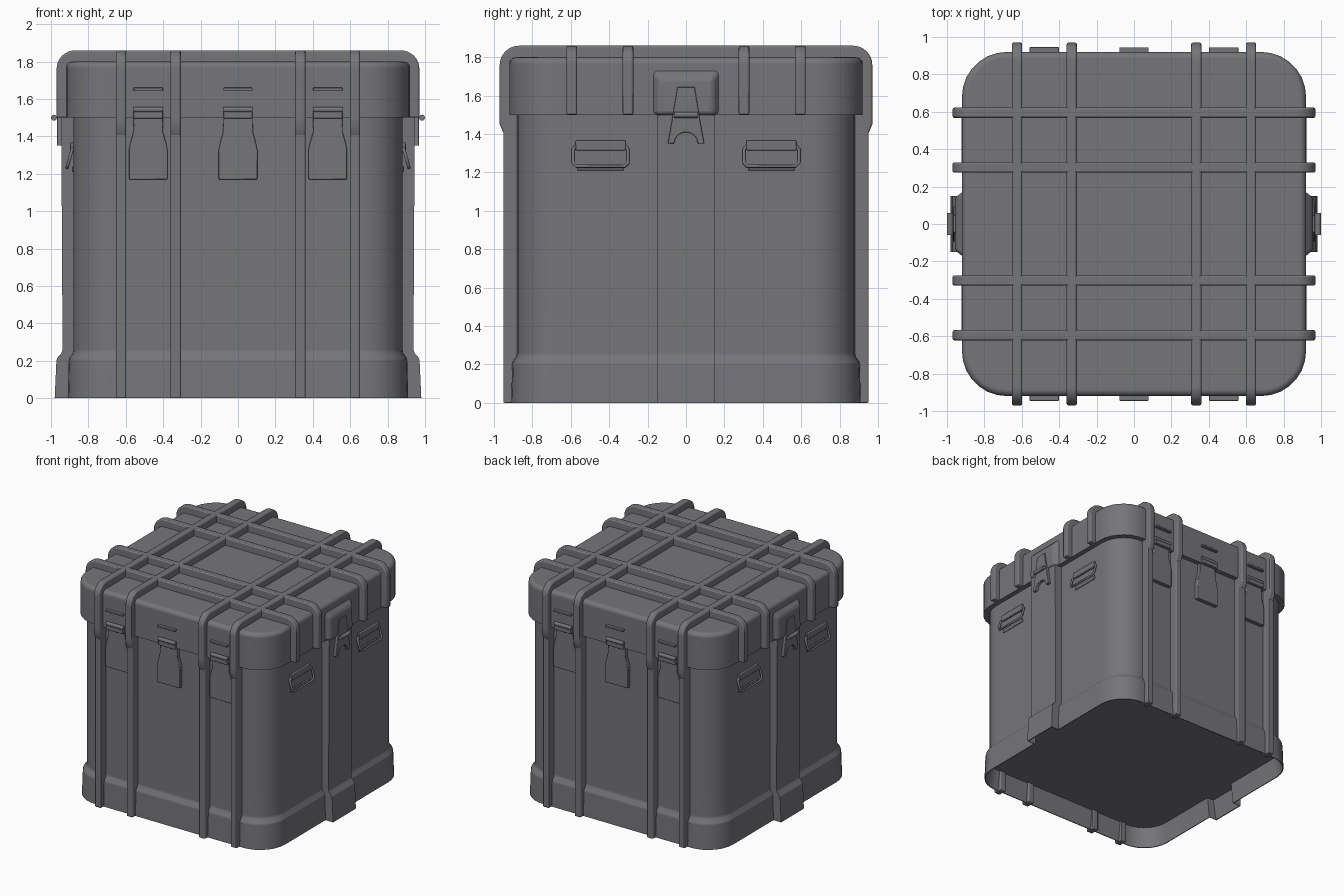
import bpy, bmesh
from math import pi, sin, cos, radians
from mathutils import Matrix, Vector

cube = bpy.data.objects.get("Cube")
if cube:
    bpy.data.objects.remove(cube)

grey = bpy.data.materials.new("Slate grey")
grey.use_nodes = True
colour = (0.18, 0.18, 0.195, 1)
grey.diffuse_color = colour
grey.node_tree.nodes["Principled BSDF"].inputs["Base Color"].default_value = colour


def finish(name, bm, bevel=0.0, segments=2):
    bmesh.ops.recalc_face_normals(bm, faces=bm.faces)
    mesh = bpy.data.meshes.new(name)
    bm.to_mesh(mesh)
    bm.free()
    mesh.materials.append(grey)
    obj = bpy.data.objects.new(name, mesh)
    bpy.context.collection.objects.link(obj)
    if bevel:
        mod = obj.modifiers.new("Soft edges", "BEVEL")
        mod.width, mod.segments, mod.limit_method = bevel, segments, "ANGLE"
    bpy.ops.object.select_all(action="DESELECT")
    obj.select_set(True)
    bpy.context.view_layer.objects.active = obj
    bpy.ops.object.shade_smooth_by_angle(angle=radians(38))
    obj.modifiers.new("Even shading", "WEIGHTED_NORMAL").keep_sharp = True
    return obj


def twin(obj):
    """Repeat a part on the opposite side by a half turn."""
    other = obj.copy()
    other.name = obj.name + "_opposite"
    other.matrix_world = Matrix.Rotation(pi, 4, "Z") @ obj.matrix_world
    bpy.context.collection.objects.link(other)


def prism(name, points, axis, start, end, bevel=0.0, segments=2):
    """Extrude a (horizontal, z) outline along x or y."""
    bm = bmesh.new()
    place = (lambda u, z: (start, u, z)) if axis == "x" else (lambda u, z: (u, start, z))
    face = bm.faces.new([bm.verts.new(place(u, z)) for u, z in points])
    new = bmesh.ops.extrude_face_region(bm, geom=[face])["geom"]
    shift = Vector((end - start, 0, 0) if axis == "x" else (0, end - start, 0))
    bmesh.ops.translate(bm, vec=shift, verts=[v for v in new if isinstance(v, bmesh.types.BMVert)])
    return finish(name, bm, bevel, segments)


def box(name, x, y, z, bevel=0.0):
    corners = [(x[0], z[0]), (x[1], z[0]), (x[1], z[1]), (x[0], z[1])]
    return prism(name, corners, "y", y[0], y[1], bevel)


def rod(name, x, y, z, radius, length, axis):
    bm = bmesh.new()
    turn = Matrix.Rotation(pi / 2, 4, "Y" if axis == "x" else "X")
    bmesh.ops.create_cone(bm, cap_ends=True, segments=12, radius1=radius, radius2=radius,
                          depth=length, matrix=Matrix.Translation((x, y, z)) @ turn)
    return finish(name, bm)


def outline(half, radius, panel=0.0, width=0.15):
    """Rounded square, optionally with a raised panel on both x sides."""
    half_loop = []
    if panel:
        half_loop += [(half, -width), (half + panel, -width), (half + panel, width), (half, width)]
    for quarter, (sx, sy) in enumerate([(1, 1), (-1, 1)]):
        for i in range(8):
            a = (quarter + i / 7) * pi / 2
            half_loop.append((sx * (half - radius) + radius * cos(a),
                              sy * (half - radius) + radius * sin(a)))
    return half_loop + [(-x, -y) for x, y in half_loop]


def loft(name, levels):
    """Join outlines stacked at given heights and cap both ends."""
    bm = bmesh.new()
    rings = [[bm.verts.new((x, y, z)) for x, y in loop] for z, loop in levels]
    for low, high in zip(rings, rings[1:]):
        for i in range(len(low)):
            j = (i + 1) % len(low)
            bm.faces.new((low[i], low[j], high[j], high[i]))
    bm.faces.new(rings[0])
    bm.faces.new(rings[-1])
    return finish(name, bm)


# Body with recessed floor, thin hollow skirt and raised side panels
loft("body", [
    (0.17, outline(0.885, 0.22, 0.06, 0.145)),
    (0.0, outline(0.903, 0.225, 0.069, 0.145)),
    (0.0, outline(0.91, 0.23, 0.07)),
    (0.2, outline(0.905, 0.23, 0.066)),
    (0.215, outline(0.902, 0.23, 0.065)),
    (0.24, outline(0.884, 0.22, 0.061)),
    (0.26, outline(0.88, 0.22, 0.058)),
    (1.5, outline(0.88, 0.22, 0.065)),
])

# Lid with a rounded top edge
lid_levels = [(1.5, outline(0.92, 0.24))]
for step in range(6):
    a = step / 5 * pi / 2
    lid_levels.append((1.765 + 0.035 * sin(a), outline(0.885 + 0.035 * cos(a), 0.205 + 0.035 * cos(a))))
loft("lid", lid_levels)


# Lid ribs crossing in both directions
def hoop(foot):
    right = foot + [(0.97, 1.5)]
    for i in range(9):
        a = i / 8 * pi / 2
        right.append((0.87 + 0.1 * cos(a), 1.76 + 0.1 * sin(a)))
    return right + [(-u, z) for u, z in reversed(right)]


for i, c in enumerate((-0.625, -0.333, 0.333, 0.625)):
    prism(f"lid_rib_lengthwise_{i}", hoop([(0.87, 1.4), (0.949, 1.4), (0.97, 1.45)]), "x",
          c - 0.0275, c + 0.0275, 0.009)
    # Body ribs below them, on the front and back
    twin(box(f"body_rib_{i}", (c - 0.0275, c + 0.0275), (-0.951, -0.872), (0, 1.46), 0.007))
for i, c in enumerate((-0.595, -0.302, 0.302, 0.595)):
    prism(f"lid_rib_crosswise_{i}", hoop([]), "y", c - 0.0275, c + 0.0275, 0.009)

# Front and back latches
paddle = [(0.103, 1.17), (0.103, 1.33), (0.097, 1.36), (0.08, 1.42), (0.078, 1.5)]
for i, c in enumerate((-0.48, 0, 0.48)):
    shape = [(c + u, z) for u, z in paddle] + [(c - u, z) for u, z in reversed(paddle)]
    twin(prism(f"latch_paddle_{i}", shape, "y", -0.913, -0.876, 0.004))
    wide = (c - 0.078, c + 0.078)
    twin(box(f"latch_strap_{i}", wide, (-0.94, -0.87), (1.495, 1.53), 0.004))
    twin(rod(f"latch_pin_{i}", c, -0.928, 1.543, 0.015, 0.156, "x"))
    twin(box(f"latch_catch_{i}", wide, (-0.945, -0.91), (1.645, 1.66), 0.002))

# Raised boss on each side of the lid
bm = bmesh.new()
base = [bm.verts.new((0.9, y, z)) for y, z in ((-0.185, 1.5), (0.185, 1.5), (0.185, 1.75), (-0.185, 1.75))]
front = [bm.verts.new((0.958, y, z)) for y, z in ((-0.14, 1.5), (0.14, 1.5), (0.14, 1.69), (-0.14, 1.69))]
bm.faces.new(base)
bm.faces.new(front)
for i in range(4):
    j = (i + 1) % 4
    bm.faces.new((base[i], base[j], front[j], front[i]))
twin(finish("side_boss", bm, 0.02, 3))

# Side clasp with an arched notch at its foot
clasp = [(0.045, 1.645), (-0.045, 1.645), (-0.075, 1.46), (-0.095, 1.35), (-0.065, 1.35)]
clasp += [(-0.06 * cos(i / 8 * pi), 1.355 + 0.055 * sin(i / 8 * pi)) for i in range(9)]
clasp += [(0.065, 1.35), (0.095, 1.35), (0.075, 1.46)]
twin(prism("side_clasp", clasp, "x", 0.938, 0.968, 0.004))
twin(rod("side_clasp_pin", 0.984, 0, 1.5, 0.016, 0.12, "y"))

# Side handles: mounting plates and a tilted bail
for i, c in enumerate((-0.445, 0.445)):
    twin(box(f"handle_top_plate_{i}", (0.87, 0.897), (c - 0.13, c + 0.13), (1.315, 1.367), 0.005))
    twin(box(f"handle_foot_plate_{i}", (0.87, 0.887), (c - 0.12, c + 0.12), (1.21, 1.24), 0.004))
    curve = bpy.data.curves.new(f"handle_bail_{i}", "CURVE")
    curve.dimensions, curve.bevel_depth, curve.bevel_resolution = "3D", 0.009, 2
    path = [(0.13, 1.335), (0.143, 1.32), (0.143, 1.25), (0.125, 1.232)]
    path += [(-u, z) for u, z in reversed(path)]
    spline = curve.splines.new("POLY")
    spline.points.add(len(path) - 1)
    spline.use_cyclic_u = True
    for point, (u, z) in zip(spline.points, path):
        point.co = (0.884 + (1.34 - z) * 0.28, c + u, z, 1)
    curve.materials.append(grey)
    bail = bpy.data.objects.new(f"handle_bail_{i}", curve)
    bpy.context.collection.objects.link(bail)
    twin(bail)
